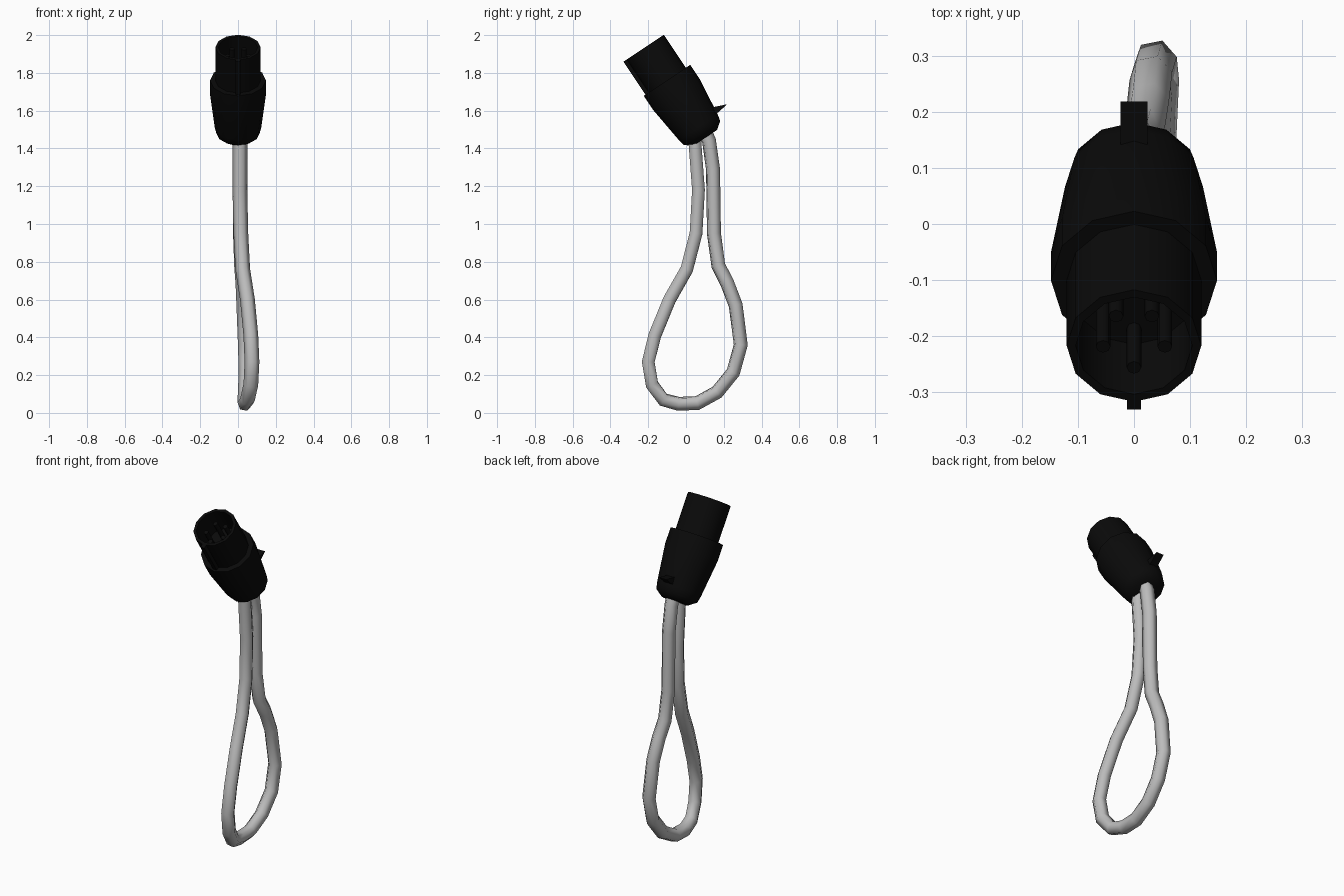
import bpy, bmesh, math
from mathutils import Matrix, Vector

cube = bpy.data.objects.get("Cube")
if cube:
    bpy.data.objects.remove(cube, do_unlink=True)


def material(name, value, rough):
    m = bpy.data.materials.new(name)
    m.use_nodes = True
    col = (value, value, value, 1)
    m.diffuse_color = col
    node = m.node_tree.nodes["Principled BSDF"]
    node.inputs["Base Color"].default_value = col
    node.inputs["Roughness"].default_value = rough
    return m


BLACK = material("black plastic", 0.003, 0.6)
GREY = material("grey cord", 0.5, 0.6)

# The plug is built upright below its own rim, then tilted towards the front
TILT = Matrix.Translation((0, -0.217, 1.935)) @ Matrix.Rotation(math.radians(33.7), 4, 'X')


def finish(name, bm, angle=40):
    bmesh.ops.remove_doubles(bm, verts=bm.verts, dist=1e-5)
    bmesh.ops.recalc_face_normals(bm, faces=bm.faces)
    mesh = bpy.data.meshes.new(name)
    bm.to_mesh(mesh)
    bm.free()
    ob = bpy.data.objects.new(name, mesh)
    bpy.context.collection.objects.link(ob)
    ob.matrix_world = TILT
    mesh.materials.append(BLACK)
    bpy.ops.object.select_all(action='DESELECT')
    bpy.context.view_layer.objects.active = ob
    ob.select_set(True)
    bpy.ops.object.shade_smooth_by_angle(angle=math.radians(angle))
    return ob


def lathe(name, profile, sides=12):
    bm = bmesh.new()
    vs = [bm.verts.new((r, 0, z)) for r, z in profile]
    edges = [bm.edges.new(p) for p in zip(vs, vs[1:])]
    bmesh.ops.spin(bm, geom=vs + edges, cent=(0, 0, 0), axis=(0, 0, 1),
                   angle=math.tau, steps=sides)
    return finish(name, bm)


def box(name, centre, size):
    bm = bmesh.new()
    bmesh.ops.create_cube(bm, size=1, matrix=Matrix.Translation(centre) @ Matrix.Diagonal((*size, 1)))
    return finish(name, bm)


# Hollow nose and tapered grip
lathe("plug_nose", [(0, -0.16), (0.104, -0.16), (0.104, 0), (0.12, 0), (0.12, -0.26), (0, -0.26)])
lathe("plug_grip", [(0, -0.21), (0.148, -0.21), (0.148, -0.30), (0.123, -0.51),
                    (0.115, -0.545), (0.075, -0.575), (0, -0.575)])

# Key rib along the front of the nose
box("key_rib", (0, -0.126, -0.12), (0.025, 0.022, 0.24))

# Contact pins in the recess
for i, (x, y) in enumerate([(0, -0.07), (-0.055, -0.025), (0.055, -0.025), (-0.032, 0.04), (0.032, 0.04)]):
    bm = bmesh.new()
    bmesh.ops.create_cone(bm, cap_ends=True, segments=8, radius1=0.013, radius2=0.013, depth=0.13,
                          matrix=Matrix.Translation((x, y, -0.1)))
    finish(f"pin_{i + 1}", bm, 50)

# Wedge-shaped release tab, extruded across the back of the grip
bm = bmesh.new()
section = [(0.127, 1.615), (0.16, 1.622), (0.218, 1.634), (0.172, 1.592), (0.14, 1.57)]
to_plug = TILT.inverted()
face = bm.faces.new([bm.verts.new(to_plug @ Vector((-0.024, y, z))) for y, z in section])
ext = bmesh.ops.extrude_face_region(bm, geom=[face])
bmesh.ops.translate(bm, vec=(0.048, 0, 0), verts=[v for v in ext["geom"] if isinstance(v, bmesh.types.BMVert)])
finish("release_tab", bm)

# Cord loop: down the front strand, round the bottom, up the back strand
path = [(0.01, 0.045, 1.54), (0.01, 0.048, 1.42), (0.01, 0.066, 1.18), (0.015, 0.053, 0.95),
        (0.025, 0.004, 0.76), (0.05, -0.087, 0.60), (0.068, -0.165, 0.41), (0.074, -0.20, 0.27),
        (0.068, -0.18, 0.15), (0.05, -0.12, 0.07), (0.036, -0.04, 0.048), (0.035, 0.06, 0.052),
        (0.038, 0.165, 0.11), (0.042, 0.25, 0.215), (0.038, 0.29, 0.36), (0.03, 0.263, 0.57),
        (0.025, 0.217, 0.69), (0.018, 0.171, 0.78), (0.012, 0.148, 0.95), (0.012, 0.143, 1.29),
        (0.01, 0.122, 1.44), (0.01, 0.08, 1.54)]
curve = bpy.data.curves.new("cord_loop", 'CURVE')
curve.dimensions = '3D'
curve.bevel_depth = 0.039
curve.bevel_resolution = 1
curve.use_fill_caps = True
spline = curve.splines.new('POLY')
spline.points.add(len(path) - 1)
for point, co in zip(spline.points, path):
    point.co = (*co, 1)
curve.materials.append(GREY)
cord = bpy.data.objects.new("cord_loop", curve)
bpy.context.collection.objects.link(cord)
bpy.ops.object.select_all(action='DESELECT')
bpy.context.view_layer.objects.active = cord
cord.select_set(True)
bpy.ops.object.convert(target='MESH')
bpy.ops.object.shade_smooth_by_angle(angle=math.radians(70))
